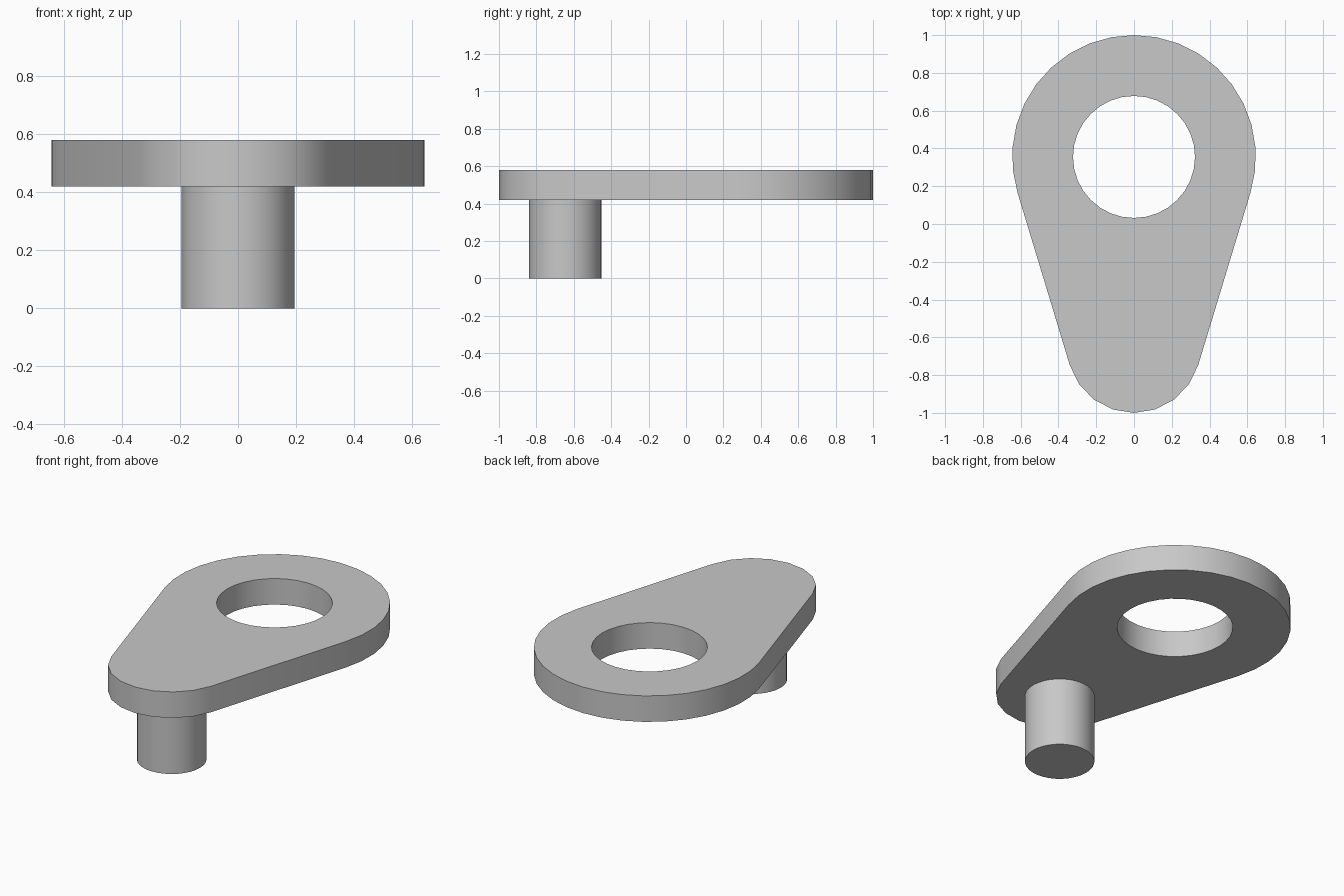
import bpy
import bmesh
from math import asin, cos, sin, pi, radians

cube = bpy.data.objects.get("Cube")
if cube:
    bpy.data.objects.remove(cube, do_unlink=True)

BIG_Y, BIG_R = 0.355, 0.645
SMALL_Y, SMALL_R = -0.645, 0.355
HOLE_R, PIN_R = 0.323, 0.194
PLATE_BOTTOM, PLATE_TOP = 0.42, 0.58

grey = bpy.data.materials.new("plain grey")
grey.use_nodes = True
grey.diffuse_color = (0.58, 0.58, 0.58, 1)
grey.node_tree.nodes["Principled BSDF"].inputs["Base Color"].default_value = (0.58, 0.58, 0.58, 1)


def arc(y, radius, start, end, steps):
    angles = [start + (end - start) * i / steps for i in range(steps + 1)]
    return [(radius * cos(a), y + radius * sin(a)) for a in angles]


def extruded(name, loops, bottom, top):
    """Fill the outline loops (holes included) and extrude them upwards."""
    bm = bmesh.new()
    edges = []
    for loop in loops:
        verts = [bm.verts.new((x, y, bottom)) for x, y in loop]
        edges += [bm.edges.new((v, verts[i - 1])) for i, v in enumerate(verts)]
    bmesh.ops.triangle_fill(bm, edges=edges, use_beauty=True, normal=(0, 0, -1))
    result = bmesh.ops.extrude_face_region(bm, geom=bm.faces[:], use_keep_orig=True)
    lifted = [g for g in result["geom"] if isinstance(g, bmesh.types.BMVert)]
    bmesh.ops.translate(bm, verts=lifted, vec=(0, 0, top - bottom))
    bmesh.ops.recalc_face_normals(bm, faces=bm.faces[:])
    mesh = bpy.data.meshes.new(name)
    bm.to_mesh(mesh)
    bm.free()
    mesh.materials.append(grey)
    obj = bpy.data.objects.new(name, mesh)
    bpy.context.collection.objects.link(obj)
    bpy.ops.object.select_all(action="DESELECT")
    obj.select_set(True)
    bpy.context.view_layer.objects.active = obj
    bpy.ops.object.shade_smooth_by_angle(angle=radians(30))
    return obj


# Teardrop plate: two arcs joined by their common tangents, with a round hole
tilt = asin((BIG_R - SMALL_R) / (BIG_Y - SMALL_Y))
outline = arc(BIG_Y, BIG_R, -tilt, pi + tilt, 20)
outline += arc(SMALL_Y, SMALL_R, pi + tilt, 2 * pi - tilt, 8)
hole = arc(BIG_Y, HOLE_R, 0, 2 * pi, 32)[:-1]
extruded("crank_plate", [outline, hole], PLATE_BOTTOM, PLATE_TOP)

# Round pin under the narrow end
pin = arc(SMALL_Y, PIN_R, 0, 2 * pi, 32)[:-1]
extruded("crank_pin", [pin], 0, PLATE_BOTTOM)
